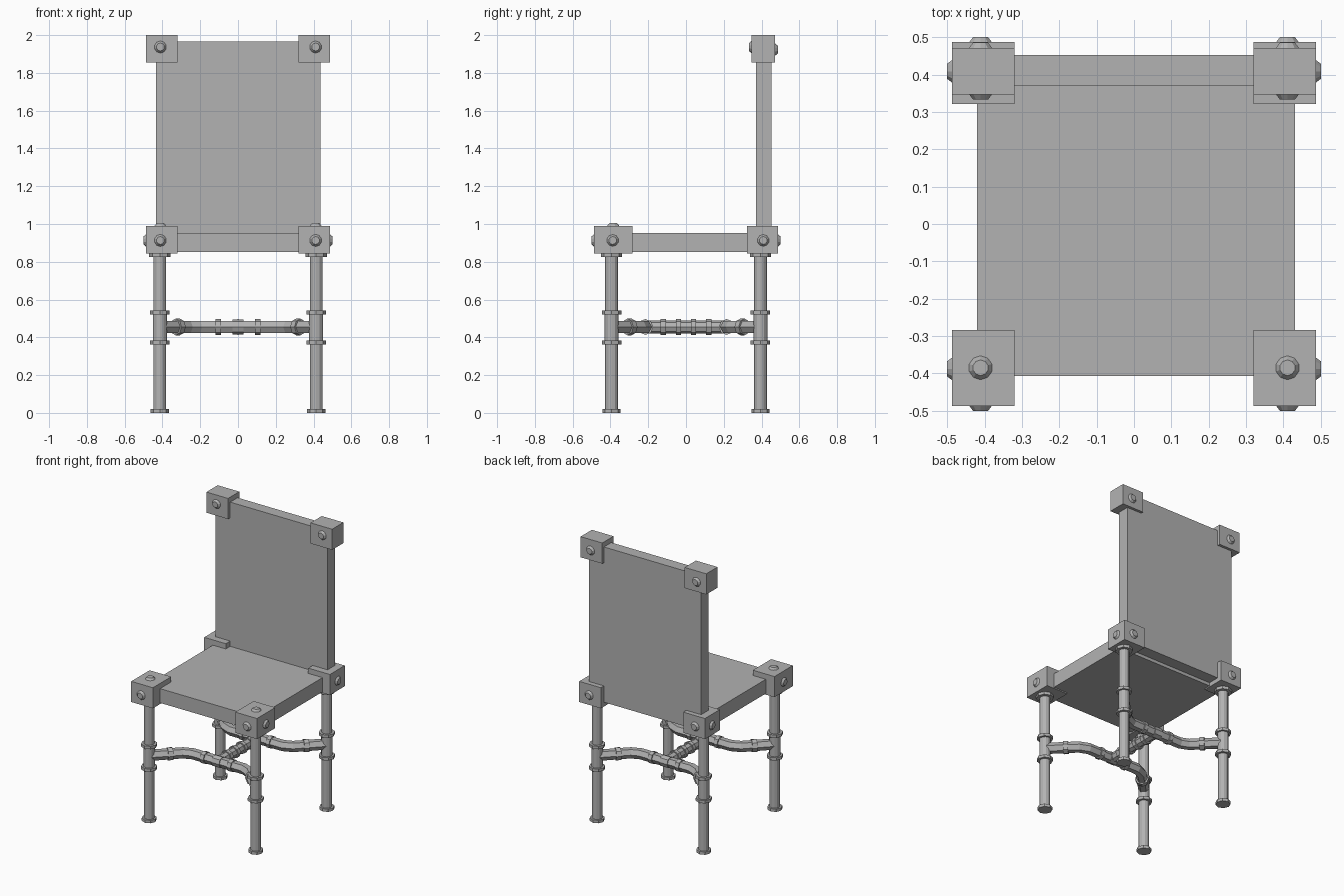
import bpy, math
from mathutils import Vector

if "Cube" in bpy.data.objects:
    bpy.data.objects.remove(bpy.data.objects["Cube"])

# One mid-grey for every part
grey = bpy.data.materials.new("grey")
grey.diffuse_color = (0.446, 0.446, 0.446, 1)
grey.use_nodes = True
grey.node_tree.nodes["Principled BSDF"].inputs["Base Color"].default_value = grey.diffuse_color


def box(name, x0, x1, y0, y1, z0, z1):
    bpy.ops.mesh.primitive_cube_add(size=1, location=((x0 + x1) / 2, (y0 + y1) / 2, (z0 + z1) / 2))
    o = bpy.context.object
    o.name = name
    o.scale = (x1 - x0, y1 - y0, z1 - z0)
    o.data.materials.append(grey)
    return o


def rod(name, a, b, r0, r1=None, sides=12):
    """Cylinder or cone running from point a to point b."""
    a, b = Vector(a), Vector(b)
    d = b - a
    bpy.ops.mesh.primitive_cone_add(vertices=sides, radius1=r0, radius2=r0 if r1 is None else r1,
                                    depth=d.length, location=(a + b) / 2)
    o = bpy.context.object
    o.name = name
    o.rotation_euler = d.to_track_quat('Z', 'Y').to_euler()
    o.data.materials.append(grey)
    return o


def bolt(name, p, n):
    """Tapered bolt head standing on a face at p with normal n."""
    p, n = Vector(p), Vector(n)
    rod(name, p - n * 0.005, p + n * 0.014, 0.036, 0.021, 10)


def collar(name, p, d, r=0.042, w=0.028, sides=8):
    p, d = Vector(p), Vector(d).normalized()
    rod(name, p - d * w / 2, p + d * w / 2, r, sides=sides)


def pipe(name, pts, r):
    cu = bpy.data.curves.new(name, 'CURVE')
    cu.dimensions = '3D'
    cu.bevel_depth = r
    cu.bevel_resolution = 1
    cu.use_fill_caps = True
    s = cu.splines.new('POLY')
    s.points.add(len(pts) - 1)
    for q, p in zip(s.points, pts):
        q.co = (*p, 1)
    s.use_smooth = False
    cu.materials.append(grey)
    o = bpy.data.objects.new(name, cu)
    bpy.context.collection.objects.link(o)


# Seat and back panels
box("seat", -0.421, 0.431, -0.407, 0.3705, 0.853, 0.953)
box("back_panel", -0.435, 0.436, 0.371, 0.453, 0.875, 1.965)

LX, ZP = 0.414, 0.455
for sx, side in ((-1, "left"), (1, "right")):
    xa, xb = sorted((sx * 0.32, sx * 0.488))
    bx = sx * 0.411

    # Corner blocks
    box(f"front_block_{side}", xa, xb, -0.487, -0.284, 0.845, 0.99)
    box(f"rear_block_{side}", xa, xb, 0.322, 0.487, 0.845, 0.99)
    box(f"top_block_{side}", xa, xb, 0.347, 0.472, 1.855, 2.0)

    # Bolts
    bolt(f"front_bolt_{side}", (bx, -0.487, 0.913), (0, -1, 0))
    bolt(f"seat_bolt_{side}", (bx, -0.385, 0.99), (0, 0, 1))
    bolt(f"rear_bolt_{side}", (bx, 0.487, 0.913), (0, 1, 0))
    bolt(f"side_bolt_front_{side}", (sx * 0.487, -0.388, 0.913), (sx, 0, 0))
    bolt(f"side_bolt_rear_{side}", (sx * 0.487, 0.409, 0.913), (sx, 0, 0))
    bolt(f"top_bolt_front_{side}", (bx, 0.347, 1.937), (0, -1, 0))
    bolt(f"top_bolt_rear_{side}", (bx, 0.472, 1.923), (0, 1, 0))

    # Pipe legs with flanges and tee fittings
    for sy, end in ((-1, "front"), (1, "rear")):
        x, y = sx * LX, sy * 0.394
        n = f"{end}_leg_{side}"
        rod(n, (x, y, 0.003), (x, y, 0.85), 0.034)
        rod(n + "_tee", (x, y, 0.37), (x, y, 0.535), 0.037)
        for z, r in ((0.01, 0.048), (0.372, 0.052), (0.531, 0.052), (0.835, 0.056)):
            collar(n + "_flange", (x, y, z), (0, 0, 1), r, 0.02, 8)
        # Diagonal collars on the stretcher ends
        d = (-sx, -sy, 0)
        collar(n + "_stub_collar", (x - sx * 0.095, y - sy * 0.095, ZP), d, 0.044, 0.032)

# Bowed stretchers between the legs
for sy, end in ((-1, "front"), (1, "rear")):
    half = [(LX, 0.394), (0.26, 0.24), (0.2, 0.215)]
    pts = [(-x, sy * y, ZP) for x, y in half] + [(x, sy * y, ZP) for x, y in reversed(half)]
    pipe(f"{end}_stretcher", pts, 0.036)
    for x in (-0.105, 0.105):
        collar(f"{end}_stretcher_collar", (x, sy * 0.215, ZP), (1, 0, 0))
    # Tee fitting at the middle, and collars along the cross pipe
    collar(f"{end}_stretcher_tee", (0, sy * 0.215, ZP), (1, 0, 0), 0.039, 0.06)
    for y in (0.04, 0.12):
        collar("cross_pipe_collar", (0, sy * y, ZP), (0, 1, 0))

# Cross pipe joining both stretchers
rod("cross_pipe", (0, -0.215, ZP), (0, 0.215, ZP), 0.034, sides=8)
